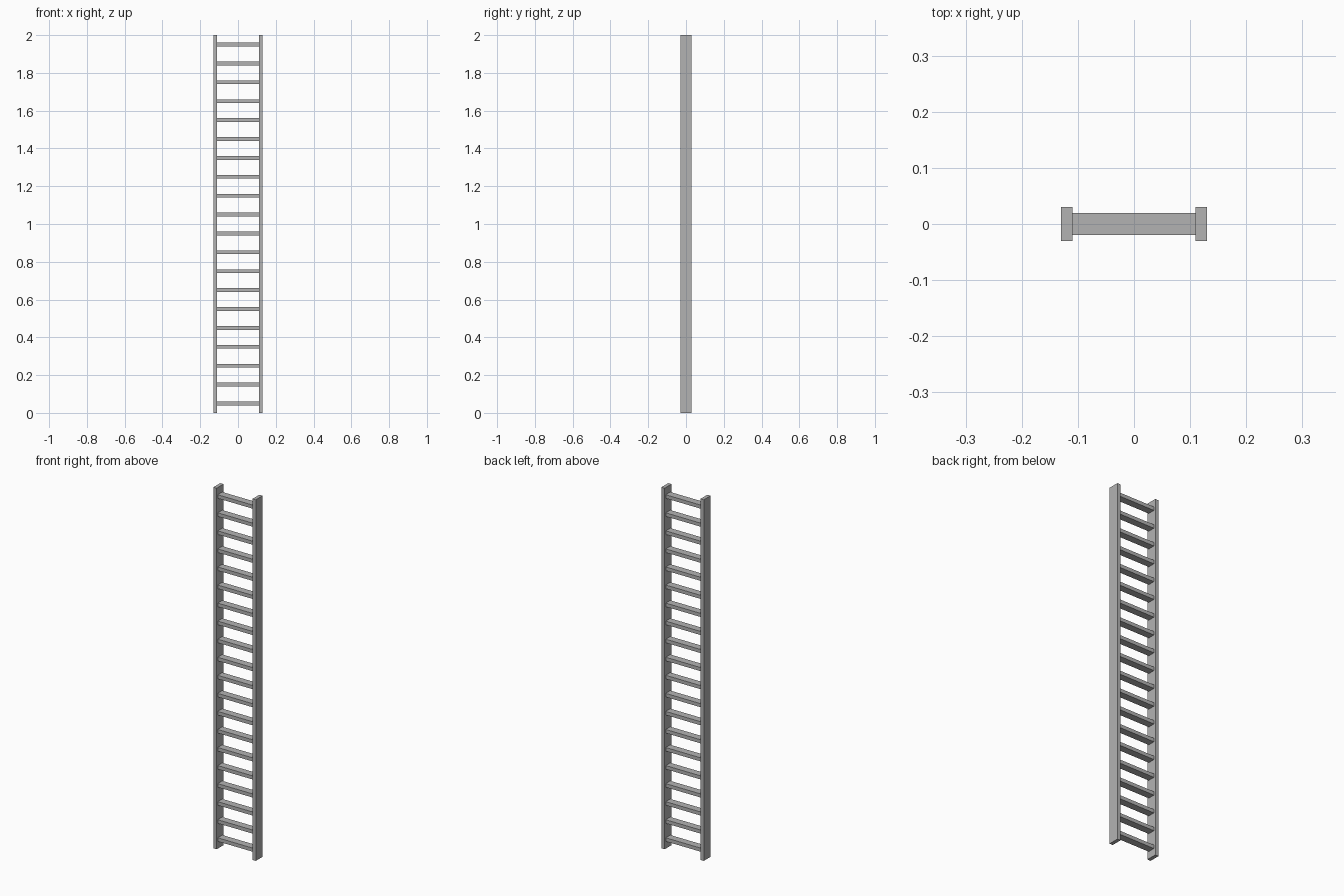
import bpy

cube = bpy.data.objects.get("Cube")
if cube:
    bpy.data.objects.remove(cube, do_unlink=True)

HEIGHT = 2.0
RUNGS = 20
SPACING = HEIGHT / RUNGS

# One plain grey for the whole ladder
grey = bpy.data.materials.new("grey metal")
grey.use_nodes = True
colour = (0.45, 0.45, 0.45, 1)
grey.diffuse_color = colour
grey.node_tree.nodes["Principled BSDF"].inputs["Base Color"].default_value = colour


def box(name, centre, size):
    bpy.ops.mesh.primitive_cube_add(size=1, location=centre)
    obj = bpy.context.object
    obj.name = name
    obj.scale = size
    bpy.ops.object.transform_apply(location=False, rotation=False, scale=True)
    obj.data.materials.append(grey)
    return obj


# Side rails
for side, name in ((1, "left_rail"), (-1, "right_rail")):
    box(name, (side * 0.12, 0, HEIGHT / 2), (0.02, 0.06, HEIGHT))

# Rungs, evenly spaced and butted between the rails
for i in range(RUNGS):
    box(f"rung_{i + 1}", (0, 0, (i + 0.5) * SPACING), (0.22, 0.04, 0.02))
